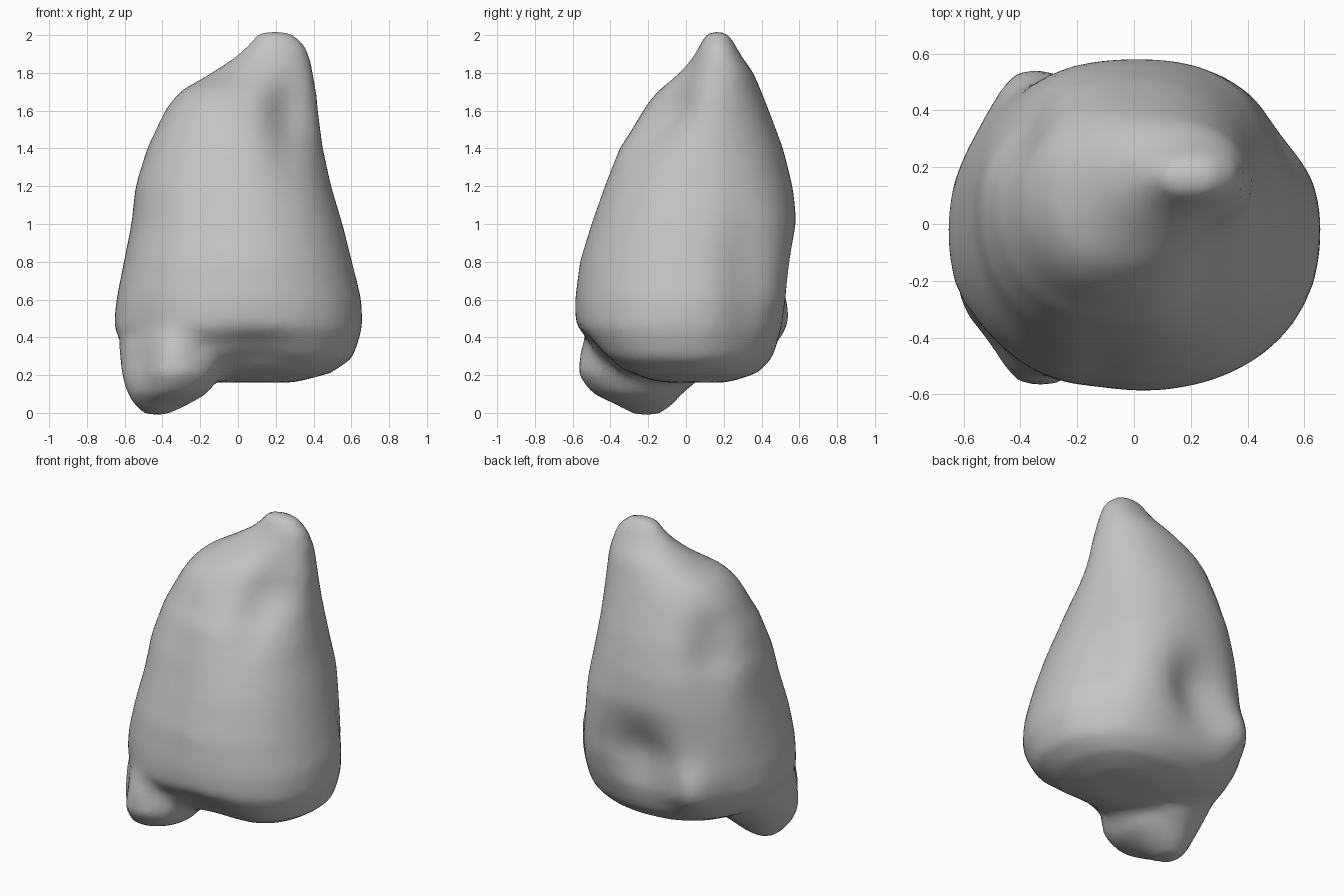
import bpy, bmesh, math
from mathutils import Vector

cube = bpy.data.objects.get("Cube")
if cube:
    bpy.data.objects.remove(cube, do_unlink=True)

stone = bpy.data.materials.new("stone grey")
stone.use_nodes = True
stone.diffuse_color = (0.55, 0.55, 0.55, 1)
stone.node_tree.nodes["Principled BSDF"].inputs["Base Color"].default_value = (0.55, 0.55, 0.55, 1)

SIDES = 48


def loft(bm, rings, power):
    """Skin closed superellipse rings given as (z, x min, x max, y min, y max)."""
    loops = []
    for z, xa, xb, ya, yb in rings:
        loop = []
        for i in range(SIDES):
            a = math.tau * i / SIDES
            c, s = math.cos(a), math.sin(a)
            x = (xa + xb) / 2 + (xb - xa) / 2 * math.copysign(abs(c) ** (2 / power), c)
            y = (ya + yb) / 2 + (yb - ya) / 2 * math.copysign(abs(s) ** (2 / power), s)
            loop.append(bm.verts.new((x, y, z)))
        loops.append(loop)
    for low, high in zip(loops, loops[1:]):
        for i in range(SIDES):
            j = (i + 1) % SIDES
            bm.faces.new((low[i], low[j], high[j], high[i]))
    bm.faces.new(loops[0][::-1])
    bm.faces.new(loops[-1])


# Main body, tapering to an off-centre peak
body = [
    (0.16, -0.12, 0.30, -0.15, 0.22), (0.21, -0.40, 0.49, -0.38, 0.38),
    (0.29, -0.57, 0.61, -0.50, 0.46), (0.45, -0.66, 0.66, -0.59, 0.53),
    (0.60, -0.645, 0.655, -0.59, 0.57), (0.80, -0.605, 0.605, -0.565, 0.59),
    (1.00, -0.565, 0.555, -0.505, 0.595), (1.20, -0.545, 0.495, -0.435, 0.565),
    (1.40, -0.485, 0.455, -0.355, 0.515), (1.60, -0.39, 0.43, -0.21, 0.44),
    (1.70, -0.31, 0.42, -0.14, 0.40), (1.80, -0.14, 0.40, -0.04, 0.36),
    (1.88, -0.02, 0.385, 0.03, 0.30), (1.95, 0.06, 0.36, 0.07, 0.26),
    (2.02, 0.10, 0.28, 0.11, 0.22),
]
# Foot dropping below one front corner, its rear side sloping up into the body
foot = [
    (-0.01, -0.50, -0.37, -0.28, -0.14), (0.04, -0.55, -0.27, -0.37, -0.07),
    (0.10, -0.59, -0.16, -0.50, -0.02), (0.20, -0.62, -0.09, -0.58, 0.10),
    (0.35, -0.63, -0.04, -0.56, 0.28), (0.50, -0.60, 0.00, -0.50, 0.35),
]

bm = bmesh.new()
loft(bm, body, 2.2)
loft(bm, foot, 1.9)
mesh = bpy.data.meshes.new("rock")
bm.to_mesh(mesh)
bm.free()
rock = bpy.data.objects.new("rock", mesh)
bpy.context.collection.objects.link(rock)


def bake():
    """Apply the modifiers by replacing the mesh with its evaluated copy."""
    graph = bpy.context.evaluated_depsgraph_get()
    result = bpy.data.meshes.new_from_object(rock.evaluated_get(graph))
    rock.modifiers.clear()
    rock.data = result


# Fuse body and foot into one skin
fuse = rock.modifiers.new("fuse", "REMESH")
fuse.mode = "VOXEL"
fuse.voxel_size = 0.035
bake()

# Weathered hollows and swellings: centre, reach per axis, push
marks = [
    ((0.26, -0.16, 1.52), (0.11, 0.25, 0.26), (-0.01, 0.08, 0)),    # groove under peak
    ((0.38, -0.10, 1.60), (0.16, 0.20, 0.30), (-0.02, 0.06, 0)),    # cut front corner
    ((-0.20, -0.14, 1.60), (0.22, 0.18, 0.16), (0, -0.02, 0.03)),   # front shoulder
    ((-0.44, 0.34, 1.35), (0.16, 0.16, 0.25), (0.05, -0.04, 0)),    # rear corner flute
    ((-0.05, 0.55, 0.68), (0.20, 0.20, 0.22), (0.02, -0.11, 0)),    # back hollow
    ((-0.38, 0.46, 0.48), (0.15, 0.16, 0.18), (-0.03, 0.08, 0)),    # back swelling
    ((0.08, -0.50, 0.28), (0.26, 0.25, 0.14), (0, 0.04, 0.05)),     # arch beside foot
    ((-0.12, -0.52, 0.16), (0.14, 0.14, 0.14), (0.03, -0.03, 0)),   # foot inner corner
    ((-0.56, -0.46, 0.26), (0.15, 0.15, 0.22), (0.04, 0.04, 0)),    # foot outer corner
    ((-0.12, -0.50, 1.00), (0.10, 0.25, 0.50), (0, 0.02, 0)),       # shallow front flute
    ((0.58, 0.35, 0.75), (0.16, 0.16, 0.45), (-0.04, -0.02, 0)),    # flattened rear side
]
for v in rock.data.vertices:
    shift = Vector()
    for centre, reach, push in marks:
        d = sum(((v.co[k] - centre[k]) / reach[k]) ** 2 for k in range(3))
        shift += Vector(push) * math.exp(-d)
    v.co += shift

soften = rock.modifiers.new("soften", "SMOOTH")
soften.factor = 0.5
soften.iterations = 7
bake()

rock.data.materials.clear()
rock.data.materials.append(stone)
for face in rock.data.polygons:
    face.use_smooth = True
    face.material_index = 0
